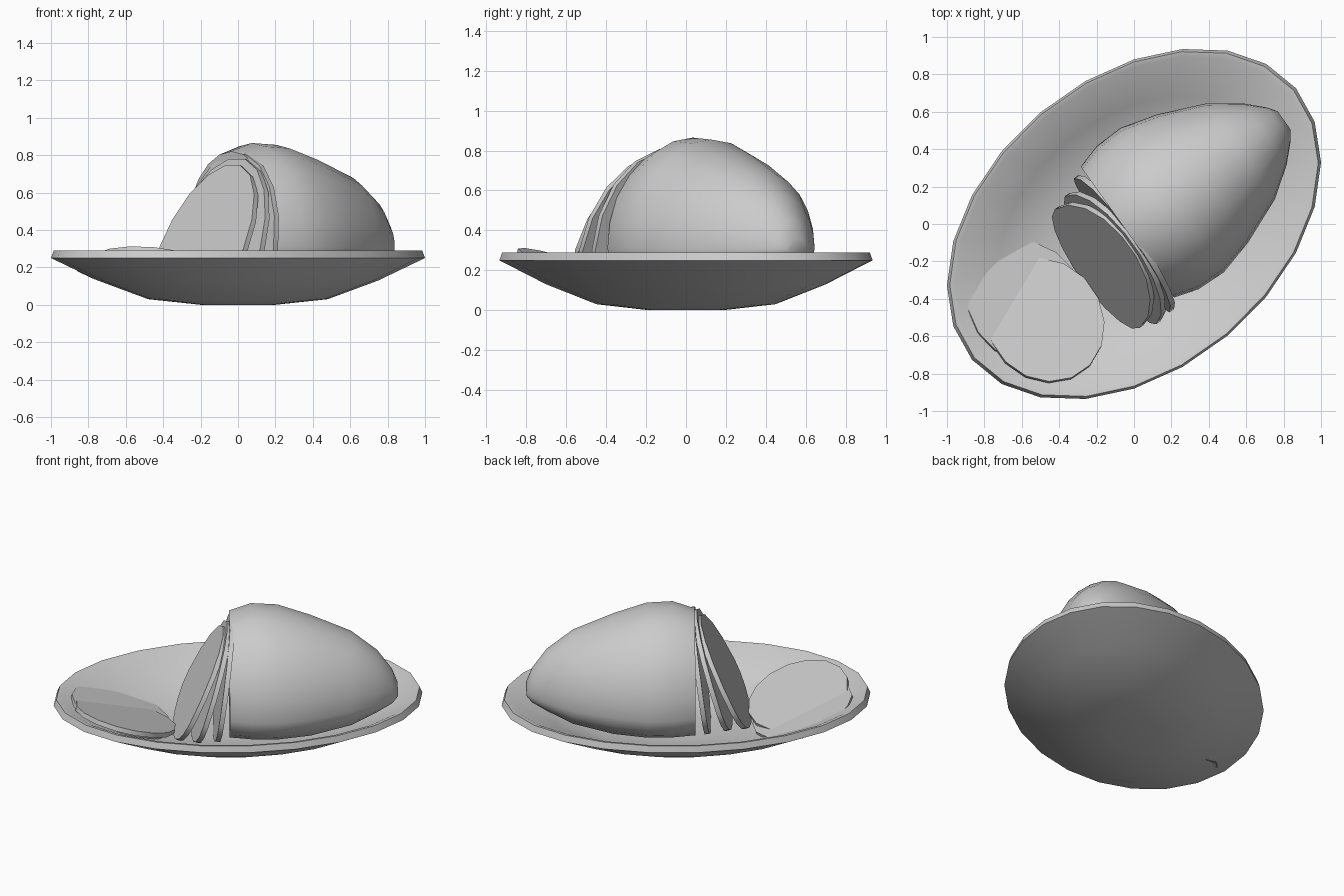
import bpy, bmesh, math
from mathutils import Matrix, Vector

cube = bpy.data.objects.get("Cube")
if cube:
    bpy.data.objects.remove(cube)

# One plain grey for everything
grey = bpy.data.materials.new("plain_grey")
grey.use_nodes = True
COLOR = (0.6, 0.6, 0.6, 1)
grey.diffuse_color = COLOR
grey.node_tree.nodes["Principled BSDF"].inputs["Base Color"].default_value = COLOR

TURN = Matrix.Rotation(math.radians(35.5), 4, "Z")   # direction of the meat's long axis


def loft(name, rings, matrix=Matrix(), angle=40):
    """Skin a list of equal-length closed rings and cap both ends."""
    bm = bmesh.new()
    loops = [[bm.verts.new(p) for p in ring] for ring in rings]
    n = len(loops[0])
    for a, b in zip(loops, loops[1:]):
        for i in range(n):
            j = (i + 1) % n
            bm.faces.new((a[i], a[j], b[j], b[i]))
    bm.faces.new(loops[0][::-1])
    bm.faces.new(loops[-1])
    bmesh.ops.recalc_face_normals(bm, faces=bm.faces)
    mesh = bpy.data.meshes.new(name)
    bm.to_mesh(mesh)
    bm.free()
    mesh.transform(matrix)
    mesh.materials.append(grey)
    obj = bpy.data.objects.new(name, mesh)
    bpy.context.collection.objects.link(obj)
    bpy.ops.object.select_all(action="DESELECT")
    obj.select_set(True)
    bpy.context.view_layer.objects.active = obj
    bpy.ops.object.shade_smooth_by_angle(angle=math.radians(angle))
    return obj


def angles(n):
    return [math.tau * i / n for i in range(n)]


def section(width, up, down, n):
    """Egg-shaped cross-section as (sideways, vertical) pairs around its widest line."""
    return [(width * math.cos(t), (up if math.sin(t) > 0 else down) * math.sin(t))
            for t in angles(n)]


# Platter: slanted oval bowl, from the underside over the rim to the inside
platter_profile = [(0.2, 0.0), (0.48, 0.03), (0.75, 0.13), (1.0, 0.25), (0.985, 0.29),
                   (0.955, 0.285), (0.73, 0.17), (0.47, 0.07), (0.2, 0.055)]
loft("platter", [[(r * math.cos(t), r * (0.33 * math.cos(t) + 0.88 * math.sin(t)), z)
                  for t in angles(24)] for r, z in platter_profile])

# Joint of meat: (distance along axis, half width, top, bottom)
joint_stations = [(-0.054, 0.43, 0.82, 0.07), (0.08, 0.47, 0.865, 0.07),
                  (0.24, 0.475, 0.855, 0.07), (0.44, 0.42, 0.79, 0.08),
                  (0.69, 0.315, 0.69, 0.13), (0.85, 0.2, 0.57, 0.2),
                  (0.94, 0.11, 0.45, 0.24), (0.975, 0.06, 0.36, 0.28)]
WIDEST = 0.31
loft("meat_joint", [[(u, v - 0.015, WIDEST + z)
                     for v, z in section(w, top - WIDEST, WIDEST - bottom, 24)]
                    for u, w, top, bottom in joint_stations], TURN, 50)


def slice_disc(name, outline, thickness, matrix):
    """Thin slice whose face looks along local -x."""
    loft(name, [[(x, v, z) for v, z in outline] for x in (0, thickness)], TURN @ matrix, 30)


# Slices leaning against the cut: (position, sideways, lean, half width, height)
for i, (u, v, lean, w, up) in enumerate([(-0.3, -0.08, 25, 0.39, 0.5),
                                         (-0.215, -0.085, 17, 0.42, 0.51),
                                         (-0.12, -0.055, 8, 0.44, 0.52)]):
    place = Matrix.Translation((u, v, 0.3)) @ Matrix.Rotation(math.radians(lean), 4, "Y")
    slice_disc(f"leaning_slice_{i + 1}", section(w, up, 0.24, 18), 0.03, place)

# Fallen slices lying against the platter's slope: (centre, upward normal, half sizes)
for i, (centre, normal, half_u, half_v) in enumerate([
        ((-0.71, -0.0, 0.18), (0.33, 0.03, 1), 0.32, 0.335),
        ((-0.685, -0.14, 0.21), (0.26, 0.19, 1), 0.315, 0.35)]):
    tilt = Vector((-1, 0, 0)).rotation_difference(Vector(normal)).to_matrix().to_4x4()
    outline = [(half_v * math.cos(t), half_u * math.sin(t)) for t in angles(16)]
    slice_disc(f"fallen_slice_{i + 1}", outline, 0.03, Matrix.Translation(centre) @ tilt)
